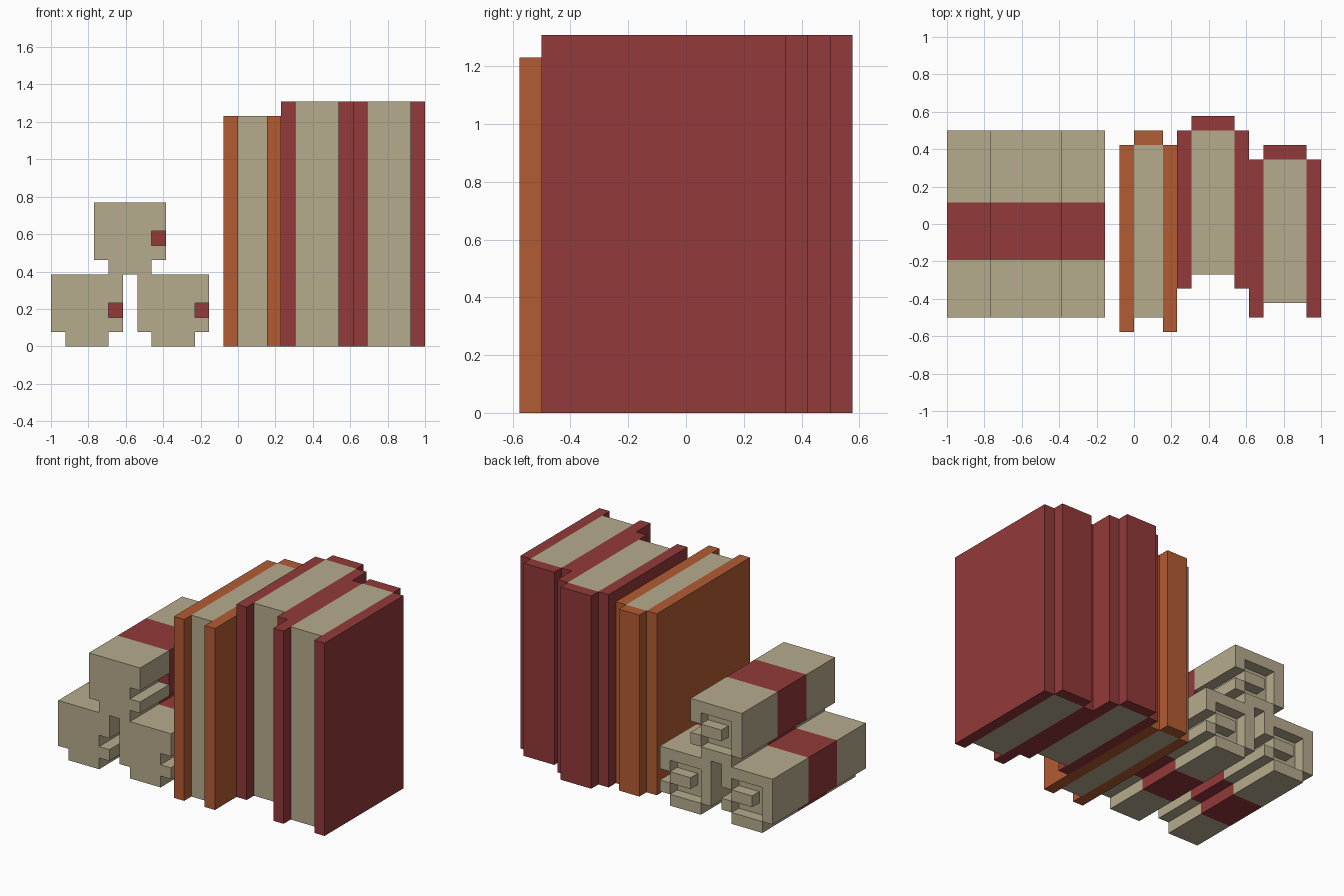
import bpy
import bmesh
from mathutils import Vector

U = 1 / 13  # size of one block

cube = bpy.data.objects.get("Cube")
if cube:
    bpy.data.objects.remove(cube, do_unlink=True)


def material(name, color):
    mat = bpy.data.materials.new(name)
    mat.use_nodes = True
    mat.diffuse_color = (*color, 1)
    mat.node_tree.nodes["Principled BSDF"].inputs["Base Color"].default_value = (*color, 1)
    return mat


PAPER = material("paper cream", (0.468, 0.407, 0.270))
RED = material("dark red", (0.292, 0.041, 0.042))
ORANGE = material("burnt orange", (0.451, 0.107, 0.033))


def prism(name, profile, y0, y1, mat, x=0, z=0):
    """Extrude an x-z profile, given in blocks, from y0 to y1."""
    bm = bmesh.new()
    verts = [bm.verts.new(Vector((x + px, y0, z + pz)) * U) for px, pz in profile]
    face = bm.faces.new(verts)
    result = bmesh.ops.extrude_face_region(bm, geom=[face])
    moved = [v for v in result["geom"] if isinstance(v, bmesh.types.BMVert)]
    bmesh.ops.translate(bm, verts=moved, vec=(0, (y1 - y0) * U, 0))
    bmesh.ops.recalc_face_normals(bm, faces=bm.faces)
    mesh = bpy.data.meshes.new(name)
    bm.to_mesh(mesh)
    bm.free()
    mesh.materials.append(mat)
    obj = bpy.data.objects.new(name, mesh)
    bpy.context.collection.objects.link(obj)
    return obj


def rect(x0, x1, z0, z1):
    return [(x0, z0), (x1, z0), (x1, z1), (x0, z1)]


def book(name, x, pages, front, back, height, mat):
    """Two covers, a page block set back one block, and a raised spine."""
    prism(name + "_right_cover", rect(0, 1, 0, height), front, back, mat, x)
    prism(name + "_left_cover", rect(pages + 1, pages + 2, 0, height), front, back, mat, x)
    prism(name + "_pages", rect(1, pages + 1, 0, height), front + 1, back, PAPER, x)
    prism(name + "_spine", rect(1, pages + 1, 0, height), back, back + 1, mat, x)


# Scroll cross-sections
BAND = [(1, 0), (4, 0), (4, 1), (5, 1), (5, 5), (0, 5), (0, 1), (1, 1)]
SLOTTED = BAND[:4] + [(5, 2), (4, 2), (4, 3), (5, 3)] + BAND[4:]
CURL = [(0, 1), (1, 1), (1, 4), (4, 4), (4, 3), (5, 3), (5, 5), (0, 5)]


def scroll(name, x, z):
    """Paper roll with a side slot, a ribbon and a hollow back end."""
    prism(name + "_front_paper", SLOTTED, -6.5, -2.5, PAPER, x, z)
    prism(name + "_ribbon", BAND, -2.5, 1.5, RED, x, z)
    prism(name + "_back_paper", SLOTTED, 1.5, 5.5, PAPER, x, z)
    ends = {"curl": CURL, "foot": rect(1, 4, 0, 1),
            "lip": rect(4, 5, 1, 2), "core": rect(2, 4, 2, 3)}
    for part, profile in ends.items():
        prism(name + "_end_" + part, profile, 5.5, 6.5, PAPER, x, z)


# Row of books
book("orange_book", -1, 2, -7.5, 5.5, 16, ORANGE)
book("middle_red_book", 3, 3, -4.5, 6.5, 17, RED)
book("outer_red_book", 8, 3, -6.5, 4.5, 17, RED)

# Stack of scrolls
scroll("outer_scroll", -13, 0)
scroll("inner_scroll", -7, 0)
scroll("top_scroll", -10, 5)
